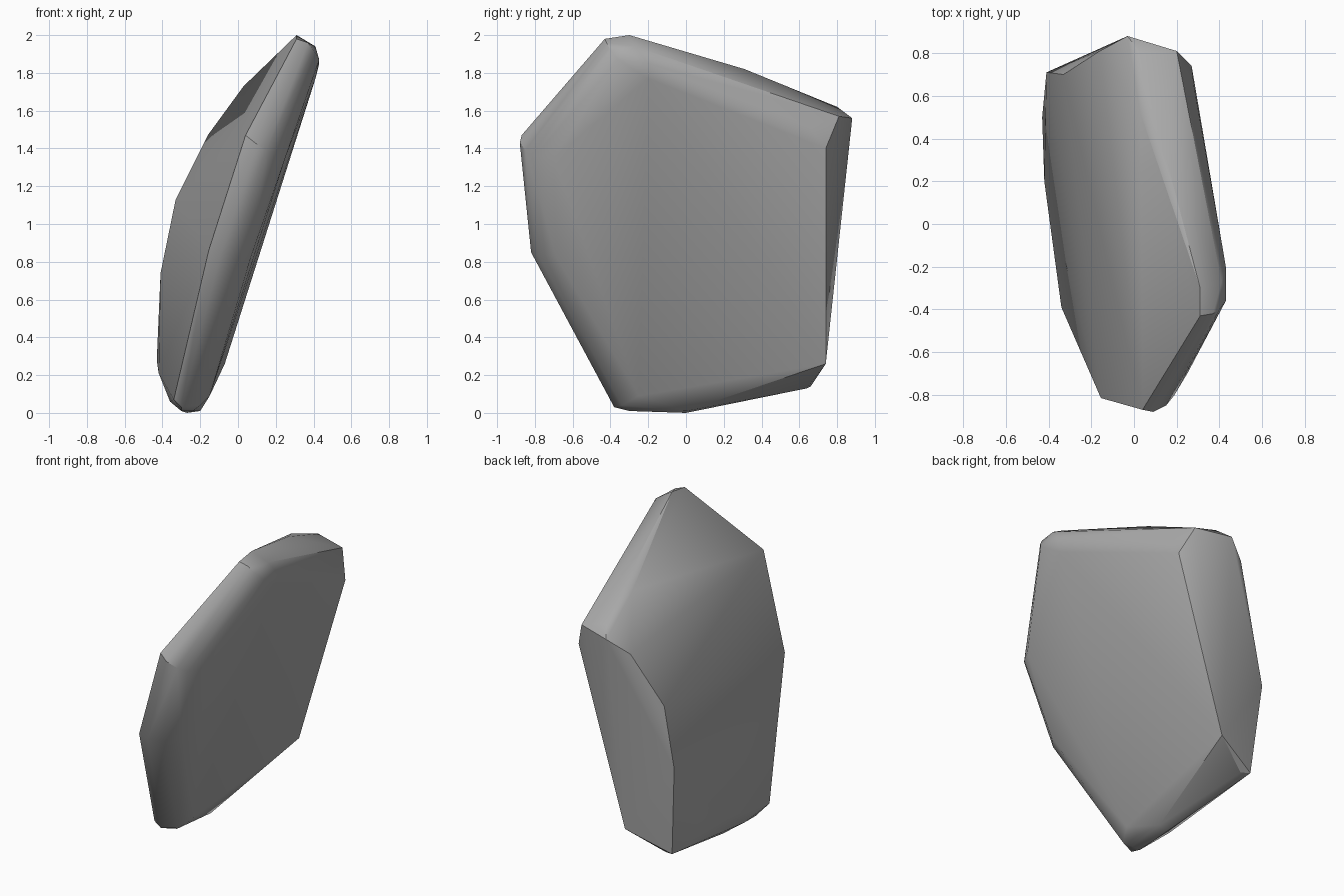
import bpy
import bmesh
import math
from mathutils import Vector

# Remove the default cube
default_cube = bpy.data.objects.get("Cube")
if default_cube:
    bpy.data.objects.remove(default_cube, do_unlink=True)


def make_material(name, colour):
    material = bpy.data.materials.new(name)
    material.use_nodes = True
    material.diffuse_color = colour
    material.node_tree.nodes["Principled BSDF"].inputs["Base Color"].default_value = colour
    return material


def convex_stone(name, corner_groups, material):
    """Wrap the corner groups in one convex stone with softened facets."""
    mesh = bpy.data.meshes.new(name)
    bm = bmesh.new()
    for group in corner_groups.values():
        for corner in group:
            bm.verts.new(Vector(corner))
    hull = bmesh.ops.convex_hull(bm, input=bm.verts[:])
    unused = {g for g in hull["geom_interior"] + hull["geom_unused"]
              if isinstance(g, bmesh.types.BMVert)}
    bmesh.ops.delete(bm, geom=list(unused), context="VERTS")
    # Merge the nearly flat facets so that the broad faces stay clean
    bmesh.ops.dissolve_limit(bm, angle_limit=math.radians(2),
                             verts=bm.verts[:], edges=bm.edges[:])
    bmesh.ops.recalc_face_normals(bm, faces=bm.faces[:])
    bm.to_mesh(mesh)
    bm.free()
    mesh.materials.append(material)

    stone = bpy.data.objects.new(name, mesh)
    bpy.context.collection.objects.link(stone)
    bpy.ops.object.select_all(action="DESELECT")
    stone.select_set(True)
    bpy.context.view_layer.objects.active = stone
    bpy.ops.object.shade_smooth_by_angle(angle=math.radians(32))
    return stone


# Corners of the leaning slab, grouped by region of the stone
slab_corners = {
    "peak": [
        (.31, -.43, 1.98), (.31, -.3, 2), (.37, -.42, 1.96),
        (.41, -.27, 1.94), (.4, -.4, 1.92), (.43, -.36, 1.87),
        (.43, -.2, 1.85), (.41, -.2, 1.77),
    ],
    "front_corner": [
        (.04, -.87, 1.47), (.09, -.88, 1.43), (.15, -.85, 1.39),
        (.19, -.8, 1.36), (.25, -.7, 1.35),
    ],
    "lower_front_edge": [
        (-.155, -.815, .86), (-.09, -.82, .85), (-.02, -.78, .83),
        (.07, -.69, .83),
    ],
    "foot": [
        (-.34, -.39, .07), (-.3, -.38, .03), (-.24, -.3, .01),
        (-.3, -.3, .01), (-.2, -.34, .04), (-.15, -.25, .09),
        (-.27, 0, 0), (-.2, 0, .01), (-.36, -.1, .06),
    ],
    "lower_back_corner": [
        (-.07, .74, .26), (-.36, .66, .14), (-.3, .64, .13),
        (-.43, .5, .28), (-.42, .2, .21),
    ],
    "back_edge": [
        (-.41, .71, .74), (-.33, .7, 1.13), (-.16, .81, 1.47),
        (-.03, .88, 1.56), (.2, .81, 1.57), (.27, .74, 1.4),
        (.28, .65, 1.52),
    ],
    "top_ridge": [
        (.15, .31, 1.82), (.03, .52, 1.73), (.03, .8, 1.62),
    ],
}

stone_grey = make_material("stone grey", (.4, .4, .4, 1))
convex_stone("stone_slab", slab_corners, stone_grey)
